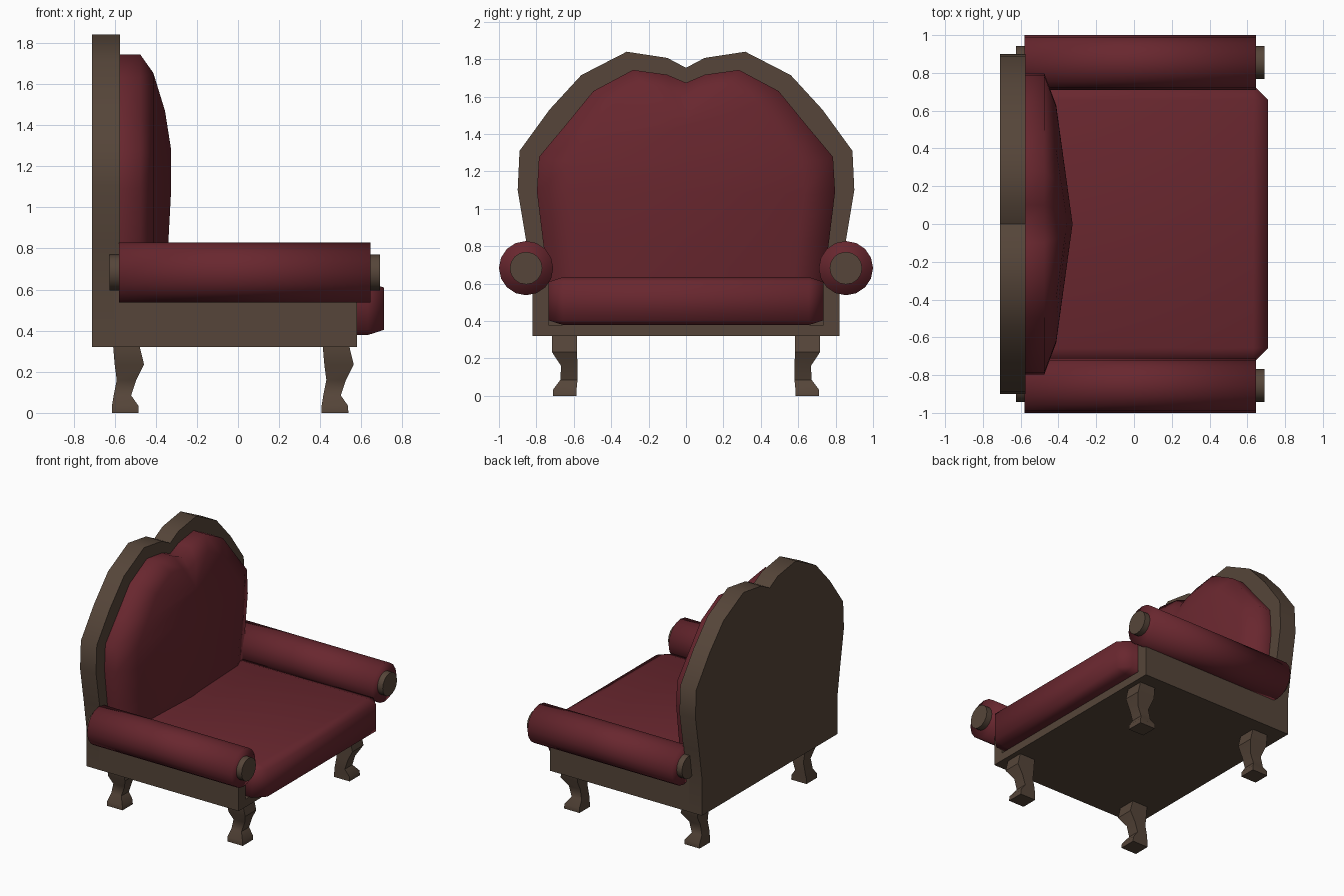
import bpy, bmesh, math
from mathutils import Matrix, Vector

if "Cube" in bpy.data.objects:
    bpy.data.objects.remove(bpy.data.objects["Cube"])


def material(name, color):
    m = bpy.data.materials.new(name)
    m.diffuse_color = (*color, 1)
    m.use_nodes = True
    m.node_tree.nodes["Principled BSDF"].inputs["Base Color"].default_value = m.diffuse_color
    return m


WOOD = material("dark_wood", (0.092, 0.06, 0.041))
RED = material("red_upholstery", (0.14, 0.02, 0.028))


def finish(name, bm, mat, angle=40):
    bmesh.ops.remove_doubles(bm, verts=bm.verts, dist=0.0005)
    bmesh.ops.recalc_face_normals(bm, faces=bm.faces)
    me = bpy.data.meshes.new(name)
    bm.to_mesh(me)
    bm.free()
    me.materials.append(mat)
    me.shade_smooth()
    me.set_sharp_from_angle(angle=math.radians(angle))
    ob = bpy.data.objects.new(name, me)
    bpy.context.collection.objects.link(ob)
    return ob


def add_box(bm, lo, hi):
    lo, hi = Vector(lo), Vector(hi)
    m = Matrix.Translation((lo + hi) / 2) @ Matrix.Diagonal((*(hi - lo), 1))
    return bmesh.ops.create_cube(bm, size=1, matrix=m)


def box(name, lo, hi, mat):
    bm = bmesh.new()
    add_box(bm, lo, hi)
    return finish(name, bm, mat)


def loft(name, rings, mat, caps=(True, True), angle=40):
    bm = bmesh.new()
    vs = [[bm.verts.new(p) for p in r] for r in rings]
    n = len(rings[0])
    for a, b in zip(vs, vs[1:]):
        for i in range(n):
            j = (i + 1) % n
            bm.faces.new((a[i], a[j], b[j], b[i]))
    if caps[0]:
        bm.faces.new(vs[0])
    if caps[1]:
        bm.faces.new(vs[-1])
    return finish(name, bm, mat, angle)


def mirrored(half):
    # half outline runs from the top notch (y = 0) down to the bottom corner
    return half + [(-y, z) for y, z in reversed(half[1:])]


def rod(name, x0, x1, y, z, r, mat, angle):
    bm = bmesh.new()
    m = Matrix.Translation(((x0 + x1) / 2, y, z)) @ Matrix.Rotation(math.pi / 2, 4, 'Y')
    bmesh.ops.create_cone(bm, cap_ends=True, segments=16, radius1=r, radius2=r,
                          depth=x1 - x0, matrix=m)
    return finish(name, bm, mat, angle)


# Wooden back panel with notched crest
back = mirrored([(0, 1.754), (.10, 1.807), (.317, 1.84), (.56, 1.715), (.73, 1.53),
                 (.89, 1.31), (.90, 1.10), (.855, .83), (.82, .60), (.82, .32)])
loft("back_panel", [[(x, y, z) for y, z in back] for x in (-.71, -.575)], WOOD)

# Domed back cushion, its surface rising to a vertical ridge in the middle
pad = mirrored([(0, 1.674), (.10, 1.717), (.283, 1.743), (.495, 1.63), (.647, 1.444),
                (.786, 1.278), (.797, 1.09), (.765, .83), (.735, .60), (.725, .45)])


def ridge(z):
    z = min(z, 1.47)
    x = -.325 - .16 * max(z - 1.28, 0) - .2 * max(.9 - z, 0)
    return (x, 0, z)


loft("back_cushion", [
    [(-.58, y, z) for y, z in pad],
    [(-.475, y, z) for y, z in pad],
    [(-.412, y * .79, 1 + (z - 1) * .88 if z > 1 else z) for y, z in pad],
    [ridge(z) for y, z in pad]], RED, caps=(True, False), angle=80)

# Seat frame
box("base_board", (-.70, -.82, .32), (.58, .82, .38), WOOD)
for side, s in (("left", -1), ("right", 1)):
    box(side + "_side_panel", (-.60, min(s * .735, s * .82), .32),
        (.58, max(s * .735, s * .82), .65), WOOD)

# Seat cushion: bevelled tall, then flattened so the bevels become soft slopes
bm = bmesh.new()
add_box(bm, (-.58, -.735, -.4), (.71, .735, .4))
bmesh.ops.bevel(bm, geom=bm.edges[:], offset=.078, segments=1, affect='EDGES')
bmesh.ops.transform(bm, verts=bm.verts,
                    matrix=Matrix.Translation((0, 0, .507)) @ Matrix.Diagonal((1, 1, .32, 1)))
finish("seat_cushion", bm, RED, 80)

# Rolled arms with wooden end caps
for side, s in (("left", -1), ("right", 1)):
    rod(side + "_arm_roll", -.58, .645, s * .855, .683, .145, RED, 100)
    rod(side + "_arm_core", -.625, .69, s * .855, .683, .087, WOOD, 40)

# Curved legs: z, x range, y range per cross-section
LEG = [(.33, .412, .54, .583, .717), (.235, .42, .563, .583, .717),
       (.16, .43, .525, .58, .668), (.085, .415, .50, .58, .672),
       (.035, .407, .535, .585, .71), (0, .407, .537, .585, .71)]
for end, dx in (("front", 0), ("back", -1.02)):
    for side, s in (("left", -1), ("right", 1)):
        loft(f"{end}_{side}_leg",
             [[(x0 + dx, s * y0, z), (x1 + dx, s * y0, z),
               (x1 + dx, s * y1, z), (x0 + dx, s * y1, z)] for z, x0, x1, y0, y1 in LEG],
             WOOD)
